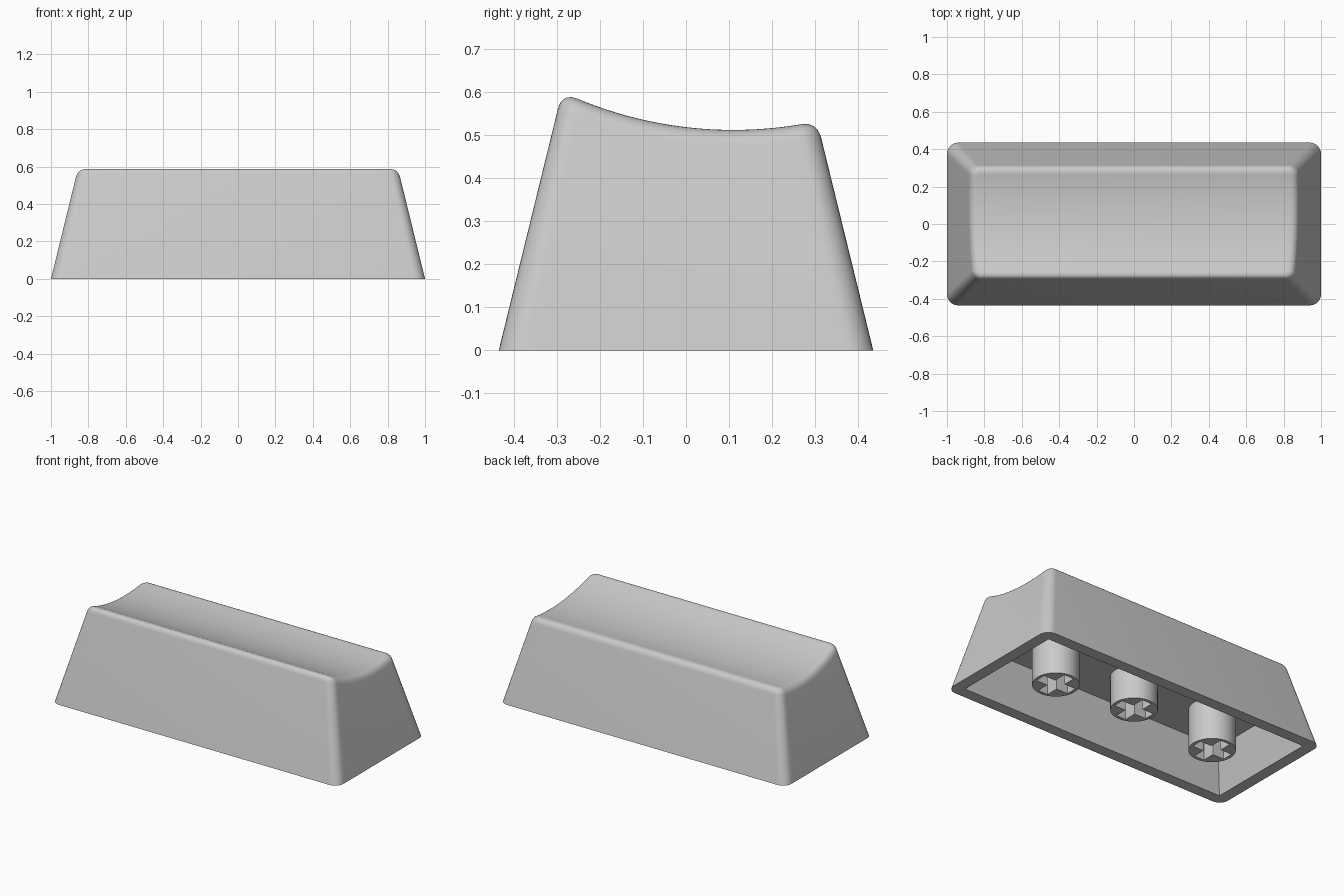
import bpy, bmesh, math
from mathutils import Matrix

if "Cube" in bpy.data.objects:
    bpy.data.objects.remove(bpy.data.objects["Cube"])

HX, HY, CORNER = 1.0, 0.435, 0.06   # footprint half sizes, corner radius
TAPER = 0.245                       # wall lean per unit of height
FILLET = 0.04                       # rounding of the top edge
WALL, CEILING = 0.072, 0.26         # rim width, cavity height
ARC, LOW_Y, LOW_Z = 0.94, 0.11, 0.512

grey = bpy.data.materials.new("light_grey")
grey.use_nodes = True
colour = (0.59, 0.59, 0.59, 1)
grey.diffuse_color = colour
grey.node_tree.nodes["Principled BSDF"].inputs["Base Color"].default_value = colour


def make_object(name, bm):
    bmesh.ops.recalc_face_normals(bm, faces=bm.faces)
    mesh = bpy.data.meshes.new(name)
    bm.to_mesh(mesh)
    bm.free()
    mesh.materials.append(grey)
    obj = bpy.data.objects.new(name, mesh)
    bpy.context.collection.objects.link(obj)
    return obj


def carve(obj, cutter):
    """Subtract the cutter, bake the result and discard the cutter."""
    cutter.hide_render = True
    mod = obj.modifiers.new("cut", 'BOOLEAN')
    mod.operation, mod.solver, mod.object = 'DIFFERENCE', 'EXACT', cutter
    graph = bpy.context.evaluated_depsgraph_get()
    baked = bpy.data.meshes.new_from_object(obj.evaluated_get(graph))
    obj.modifiers.clear()
    obj.data = baked
    bpy.data.objects.remove(cutter)


def smooth(obj):
    bpy.ops.object.select_all(action='DESELECT')
    obj.select_set(True)
    bpy.context.view_layer.objects.active = obj
    bpy.ops.object.shade_smooth_by_angle(angle=math.radians(30))


def dish(y):
    """Height of the scooped top."""
    return LOW_Z + ARC - math.sqrt(ARC ** 2 - (y - LOW_Y) ** 2)


# Right half of the rounded outline as (side y factor, corner x, corner y)
STEPS, SIDE = 8, 28
half = []
for i in range(STEPS + 1):
    a = -math.pi / 2 + i / STEPS * math.pi / 2
    half.append((-1, math.cos(a), math.sin(a)))
half += [(2 * i / SIDE - 1, 1, 0) for i in range(1, SIDE)]
for i in range(STEPS + 1):
    a = i / STEPS * math.pi / 2
    half.append((1, math.cos(a), math.sin(a)))


def outline(p, z, roll=0):
    """Point of the leaning outline at height z, rolled inward by the fillet."""
    side, cx, cy = p
    inset = TAPER * z
    r = CORNER - 0.1 * inset
    return (HX - inset - r + (r - roll) * cx,
            side * (HY - inset - r) + (r - roll) * cy)


def column(p):
    """Points from the base, up the wall and over the filleted edge."""
    z = 0.5
    for _ in range(8):
        z = dish(outline(p, z)[1])
    edge = (*outline(p, z), z)
    start = (*outline(p, z - FILLET), z - FILLET)
    end = outline(p, z, FILLET)
    end = (*end, dish(end[1]))
    pts = [(*outline(p, 0), 0)]
    for i in range(9):
        t = i / 8
        pts.append(tuple((1 - t) ** 2 * s + 2 * t * (1 - t) * e + t * t * f
                         for s, e, f in zip(start, edge, end)))
    return pts


# Solid cap: mirrored columns, closed across by strips on top and base
bm = bmesh.new()
right = [column(p) for p in half]
left = [[(-x, y, z) for x, y, z in c] for c in reversed(right)]
cols = [[bm.verts.new(v) for v in c] for c in right + left]
n = len(cols)
for i in range(n):
    a, b = cols[i], cols[(i + 1) % n]
    for j in range(len(a) - 1):
        bm.faces.new((a[j], b[j], b[j + 1], a[j + 1]))
for i in range(n // 2 - 1):
    a, b, c, d = cols[i], cols[i + 1], cols[n - 2 - i], cols[n - 1 - i]
    bm.faces.new((a[-1], b[-1], c[-1], d[-1]))
bm.faces.new([c[0] for c in cols])
cap = make_object("cap_shell", bm)

# Hollow underside, tapered like the outer walls
bm = bmesh.new()
rings = []
for z in (-0.1, CEILING):
    x, y = HX - WALL - TAPER * z, HY - WALL - TAPER * z
    rings.append([bm.verts.new(v) for v in
                  ((x, y, z), (-x, y, z), (-x, -y, z), (x, -y, z))])
for i in range(4):
    k = (i + 1) % 4
    bm.faces.new((rings[0][i], rings[0][k], rings[1][k], rings[1][i]))
for r in rings:
    bm.faces.new(r)
carve(cap, make_object("cavity_cutter", bm))
smooth(cap)

# Three round stems with cross-shaped sockets, the middle one shorter
STEM_R, DEPTH = 0.133, 0.19
ARM, THICK = 0.113, 0.034
for name, x, low in (("stem_right", -0.57, 0), ("stem_middle", 0, 0.05),
                     ("stem_left", 0.57, 0)):
    height = CEILING + 0.002 - low
    bm = bmesh.new()
    bmesh.ops.create_cone(bm, cap_ends=True, segments=48, radius1=STEM_R,
                          radius2=STEM_R, depth=height,
                          matrix=Matrix.Translation((x, 0, low + height / 2)))
    stem = make_object(name, bm)
    for sx, sy in ((ARM, THICK), (THICK, ARM)):
        bm = bmesh.new()
        bmesh.ops.create_cube(bm, size=2, matrix=Matrix.Translation((x, 0, low))
                              @ Matrix.Diagonal((sx, sy, DEPTH, 1)))
        carve(stem, make_object("socket_cutter", bm))
    smooth(stem)
